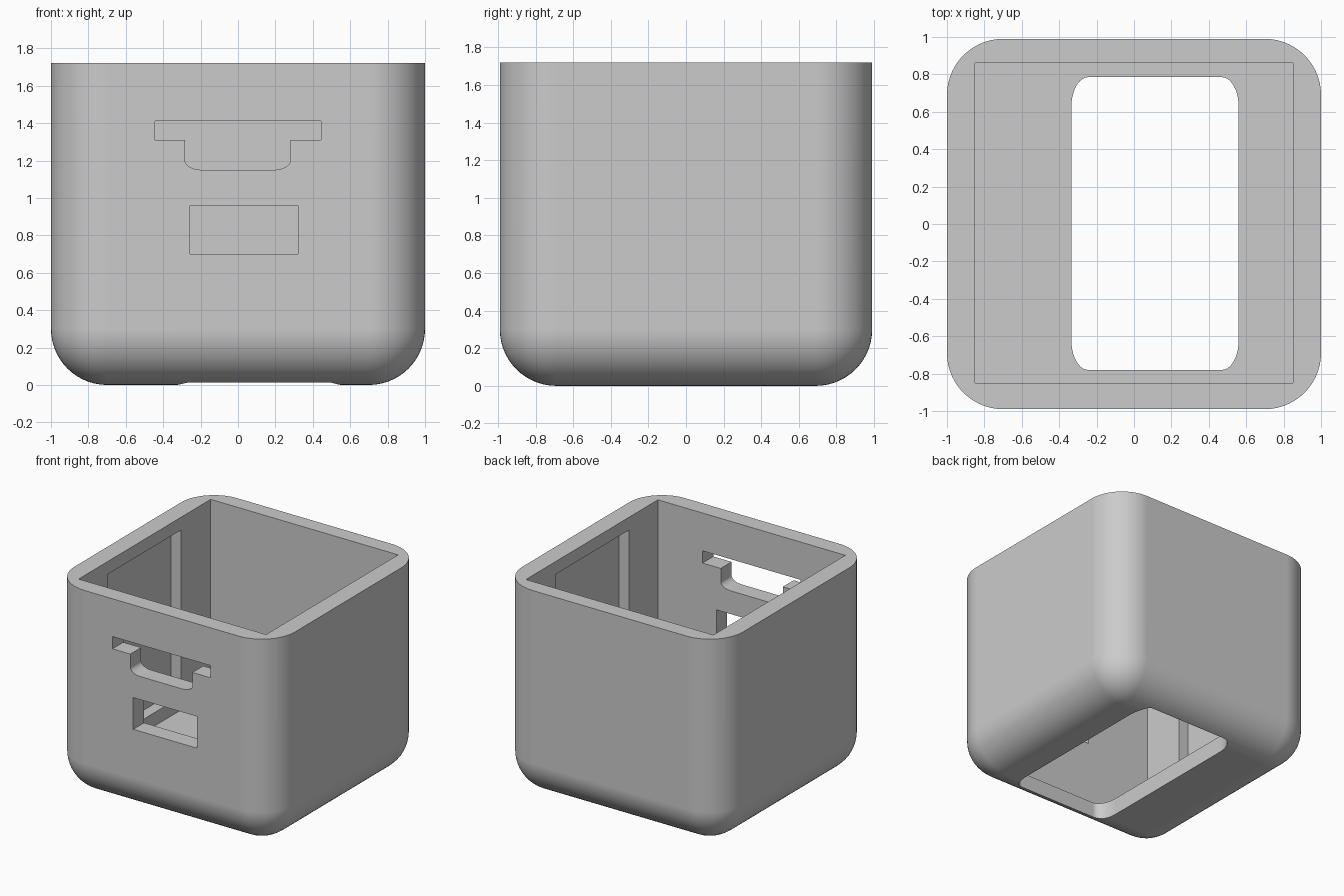
import bpy
import bmesh
from math import sin, cos, pi, radians
from mathutils import Vector

if "Cube" in bpy.data.objects:
    bpy.data.objects.remove(bpy.data.objects["Cube"], do_unlink=True)

HEIGHT = 1.72
FLOOR = 0.14

grey = bpy.data.materials.new("light_grey")
grey.use_nodes = True
colour = (0.6, 0.6, 0.6, 1)
grey.diffuse_color = colour
grey.node_tree.nodes["Principled BSDF"].inputs["Base Color"].default_value = colour


def finish(bm, name):
    bmesh.ops.recalc_face_normals(bm, faces=bm.faces)
    mesh = bpy.data.meshes.new(name)
    bm.to_mesh(mesh)
    bm.free()
    mesh.materials.append(grey)
    obj = bpy.data.objects.new(name, mesh)
    bpy.context.collection.objects.link(obj)
    return obj


def box_mesh(low, high):
    bm = bmesh.new()
    bmesh.ops.create_cube(bm, size=1)
    for v in bm.verts:
        v.co = Vector([lo if c < 0 else hi for c, lo, hi in zip(v.co, low, high)])
    return bm


def box(name, low, high):
    return finish(box_mesh(low, high), name)


def prism(name, points, depth):
    """Extrude a closed 3D outline along the depth vector."""
    bm = bmesh.new()
    face = bm.faces.new([bm.verts.new(p) for p in points])
    moved = bmesh.ops.extrude_face_region(bm, geom=[face])["geom"]
    bmesh.ops.translate(bm, vec=depth, verts=[g for g in moved if isinstance(g, bmesh.types.BMVert)])
    return finish(bm, name)


def arc(cx, cy, rx, ry, start, steps=10):
    """Quarter ellipse, counter-clockwise from the start angle."""
    angles = [start + pi / 2 * i / steps for i in range(steps + 1)]
    return [(cx + rx * cos(a), cy + ry * sin(a)) for a in angles]


# Housing: block rounded on every edge except the top rim
bm = box_mesh((-1, -0.99, 0), (1, 0.99, HEIGHT))
edges = [e for e in bm.edges if min(v.co.z for v in e.verts) < 0.1]
bmesh.ops.bevel(bm, geom=edges, offset=0.3, offset_type='OFFSET', segments=14,
                profile=0.5, affect='EDGES', clamp_overlap=False)
housing = finish(bm, "housing")

# Square cavity, open at the top
cutters = [box("cavity_cutter", (-0.85, -0.85, FLOOR), (0.85, 0.86, 2))]

# Shallow pockets in the inner faces of the side walls
for side in (-1, 1):
    a, b = sorted((side * 0.8, side * 0.94))
    cutters.append(box("pocket_cutter", (a, -0.477, 0.25), (b, 0.475, 1.615)))

# Rounded opening through the floor
x0, x1, y0, y1, rx, ry = -0.335, 0.56, -0.78, 0.785, 0.09, 0.16
outline = (arc(x1 - rx, y1 - ry, rx, ry, 0) + arc(x0 + rx, y1 - ry, rx, ry, pi / 2)
           + arc(x0 + rx, y0 + ry, rx, ry, pi) + arc(x1 - rx, y0 + ry, rx, ry, 1.5 * pi))
cutters.append(prism("floor_cutter", [(x, y, -0.2) for x, y in outline], (0, 0, 0.5)))

# Stepped slot and rectangular window in the front wall
slot = ([(0.28, 1.31), (0.445, 1.31), (0.445, 1.41), (-0.445, 1.41), (-0.445, 1.31), (-0.283, 1.31)]
        + arc(-0.193, 1.2, 0.09, 0.05, pi) + arc(0.19, 1.2, 0.09, 0.05, 1.5 * pi))
cutters.append(prism("slot_cutter", [(x, -1.2, z) for x, z in slot], (0, 0.5, 0)))
cutters.append(box("window_cutter", (-0.257, -1.2, 0.7), (0.32, -0.7, 0.96)))

# Cut everything out of the housing
bpy.ops.object.select_all(action='DESELECT')
bpy.context.view_layer.objects.active = housing
housing.select_set(True)
for cutter in cutters:
    cutter.hide_render = True
    mod = housing.modifiers.new("cut", 'BOOLEAN')
    mod.operation = 'DIFFERENCE'
    mod.solver = 'EXACT'
    mod.object = cutter
    bpy.ops.object.modifier_apply(modifier=mod.name)
    bpy.data.objects.remove(cutter, do_unlink=True)

# Smooth rounding with crisp cut edges
bpy.ops.object.shade_smooth_by_angle(angle=radians(30))
weighted = housing.modifiers.new("weighted_normals", 'WEIGHTED_NORMAL')
weighted.keep_sharp = True
